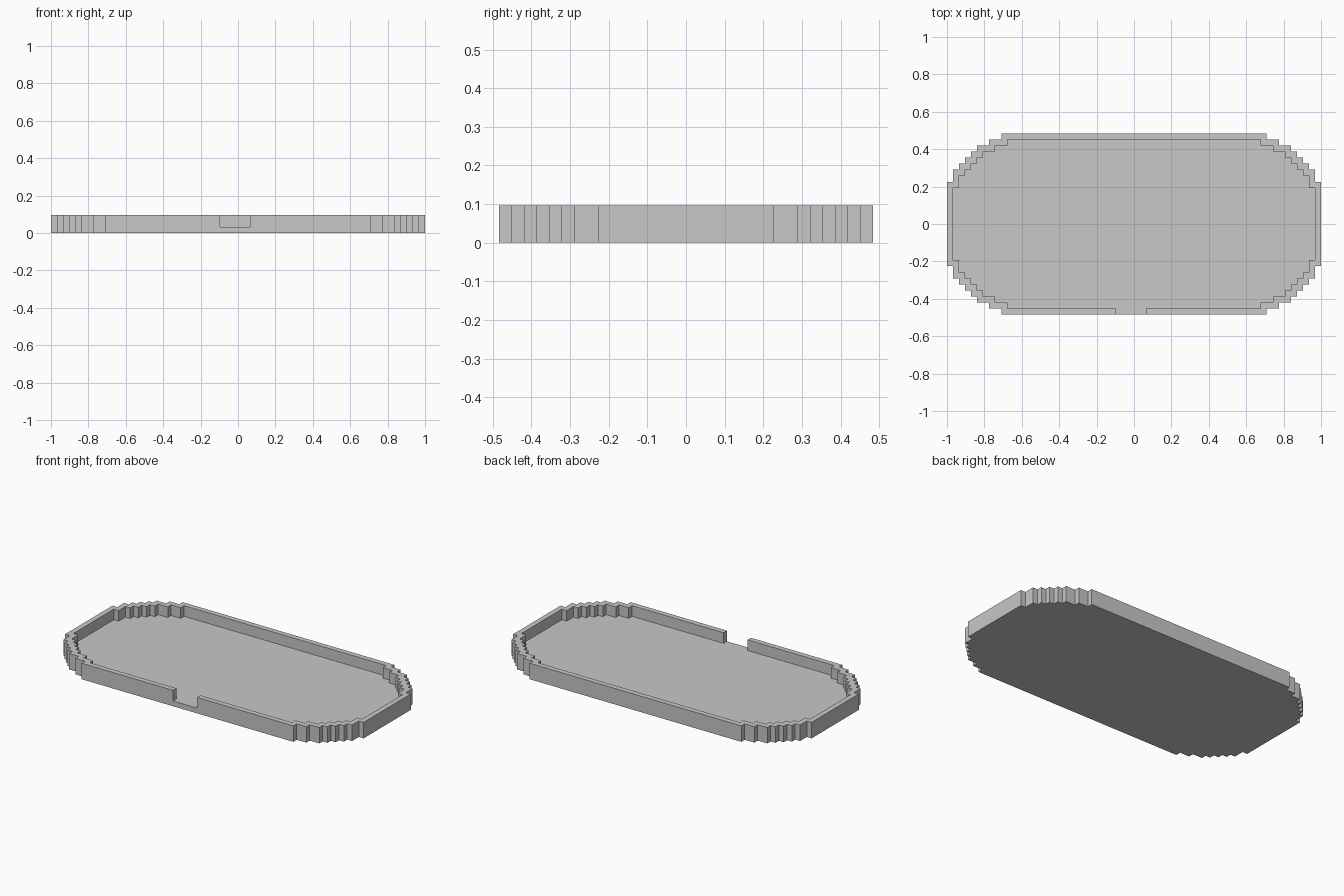
import bpy
import bmesh

cube = bpy.data.objects.get("Cube")
if cube:
    bpy.data.objects.remove(cube, do_unlink=True)

UNIT = 2 / 62  # size of one grid block

# Stepped corner: the outermost block corners of one quadrant, in blocks
STEPS = [(31, 7), (30, 9), (29, 10), (28, 11), (27, 12), (26, 13), (24, 14), (22, 15)]

grey = bpy.data.materials.new("light_grey")
grey.use_nodes = True
grey.diffuse_color = (0.58, 0.58, 0.58, 1)
grey.node_tree.nodes["Principled BSDF"].inputs["Base Color"].default_value = grey.diffuse_color


def stepped_outline(inset):
    """Closed counter-clockwise outline, starting at the middle of the front."""
    corners = [(x - inset, y - inset) for x, y in STEPS]
    quadrant = [corners[0]]
    for (x0, y0), (x1, y1) in zip(corners, corners[1:]):
        quadrant += [(x1, y0), (x1, y1)]
    right_back = quadrant
    left_back = [(-x, y) for x, y in reversed(quadrant)]
    left_front = [(-x, -y) for x, y in quadrant]
    right_front = [(x, -y) for x, y in reversed(quadrant)]
    return right_front + right_back + left_back + left_front


def prism(name, outline, bottom, top):
    """Extrude an outline given in blocks between two heights."""
    bm = bmesh.new()
    base = bm.faces.new([bm.verts.new((x * UNIT, y * UNIT, bottom * UNIT)) for x, y in outline])
    raised = bmesh.ops.extrude_face_region(bm, geom=[base], use_keep_orig=True)["geom"]
    for v in raised:
        if isinstance(v, bmesh.types.BMVert):
            v.co.z = top * UNIT
    bmesh.ops.recalc_face_normals(bm, faces=bm.faces[:])
    mesh = bpy.data.meshes.new(name)
    bm.to_mesh(mesh)
    bm.free()
    mesh.materials.append(grey)
    obj = bpy.data.objects.new(name, mesh)
    bpy.context.collection.objects.link(obj)
    return obj


# Solid tray block
tray = prism("walled_tray", stepped_outline(0), 0, 3)

# Recess one block in from the rim, with the doorway notch in the front wall
doorway = [(-3, -14), (-3, -16), (2, -16), (2, -14)]
cutter = prism("recess_cutter", doorway + stepped_outline(1), 1, 4)
cutter.hide_render = True

cut = tray.modifiers.new("recess", "BOOLEAN")
cut.operation = "DIFFERENCE"
cut.solver = "EXACT"
cut.object = cutter

# Bake the cut and discard the cutter
bpy.context.view_layer.update()
depsgraph = bpy.context.evaluated_depsgraph_get()
result = bpy.data.meshes.new_from_object(tray.evaluated_get(depsgraph))
tray.modifiers.clear()
tray.data = result
bpy.data.objects.remove(cutter, do_unlink=True)
